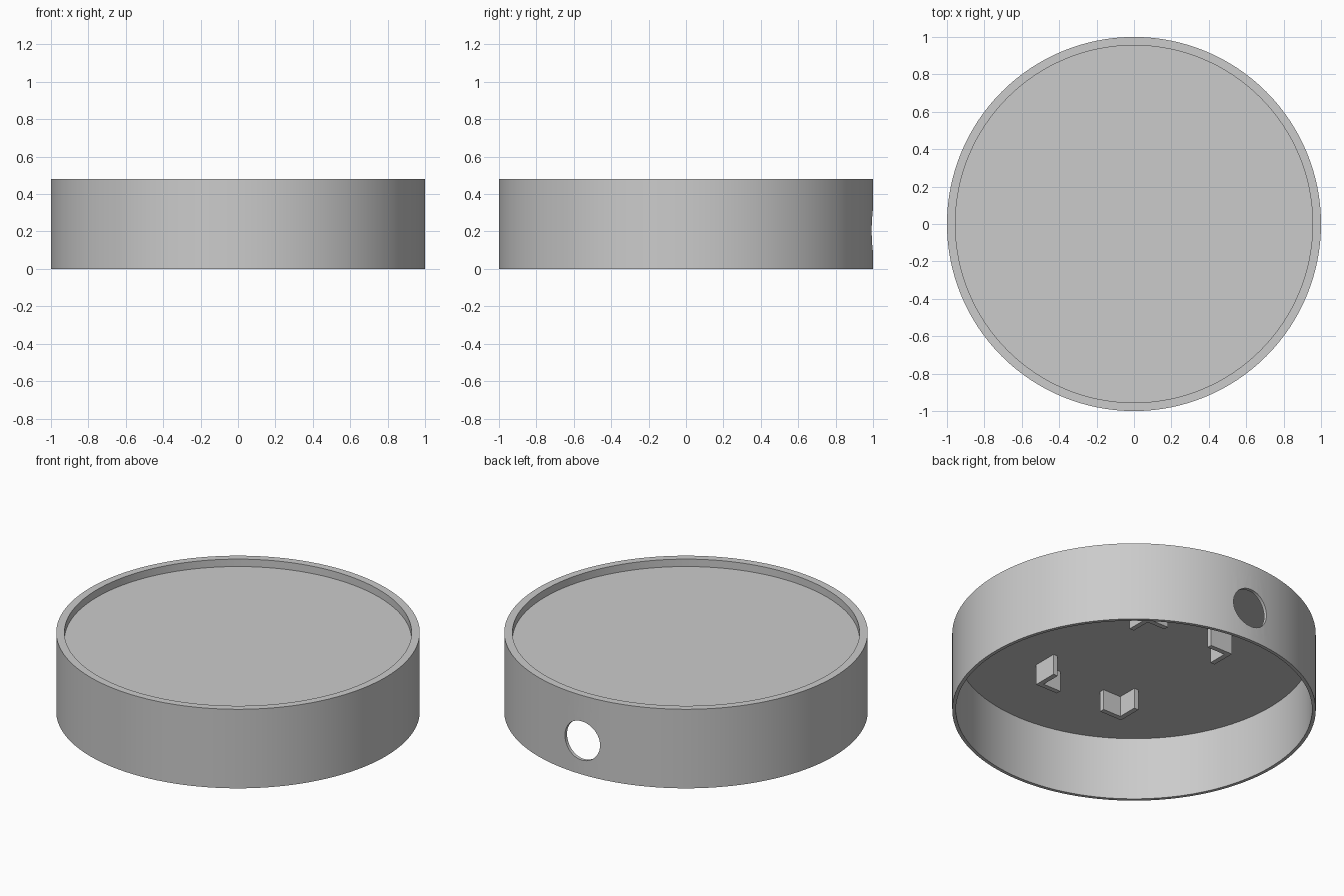
import bpy, bmesh, math
from mathutils import Matrix

if "Cube" in bpy.data.objects:
    bpy.data.objects.remove(bpy.data.objects["Cube"])

grey = bpy.data.materials.new("plain grey")
grey.diffuse_color = (0.6, 0.6, 0.6, 1)
grey.use_nodes = True
grey.node_tree.nodes["Principled BSDF"].inputs["Base Color"].default_value = grey.diffuse_color


def make_object(name, bm):
    bmesh.ops.recalc_face_normals(bm, faces=bm.faces)
    mesh = bpy.data.meshes.new(name)
    bm.to_mesh(mesh)
    bm.free()
    mesh.materials.append(grey)
    obj = bpy.data.objects.new(name, mesh)
    bpy.context.collection.objects.link(obj)
    return obj


# round housing: outer wall, shallow top recess, hollow underside (radius, z)
SEGMENTS = 128
profile = [(0, 0.435), (0.955, 0.435), (0.955, 0.48), (1, 0.48),
           (1, 0), (0.98, 0), (0.98, 0.382), (0, 0.382)]
bm = bmesh.new()
verts = [bm.verts.new((r, 0, z)) for r, z in profile]
edges = [bm.edges.new(pair) for pair in zip(verts, verts[1:])]
bmesh.ops.spin(bm, geom=verts + edges, cent=(0, 0, 0), axis=(0, 0, 1),
               angle=math.tau, steps=SEGMENTS)
bmesh.ops.remove_doubles(bm, verts=bm.verts, dist=1e-4)
housing = make_object("housing", bm)

# round cable hole through the back wall
bm = bmesh.new()
bmesh.ops.create_cone(bm, cap_ends=True, segments=48, radius1=0.118,
                      radius2=0.118, depth=0.4,
                      matrix=Matrix.Translation((0, 1, 0.205))
                      @ Matrix.Rotation(math.pi / 2, 4, 'X'))
cutter = make_object("hole_cutter", bm)
cutter.hide_render = True
cutter.hide_set(True)
cut = housing.modifiers.new("cable hole", 'BOOLEAN')
cut.operation = 'DIFFERENCE'
cut.solver = 'EXACT'
cut.object = cutter

bpy.context.view_layer.objects.active = housing
housing.select_set(True)
bpy.ops.object.modifier_apply(modifier=cut.name)
bpy.data.objects.remove(cutter)
bpy.ops.object.shade_smooth_by_angle(angle=math.radians(30))

# four L-shaped corner brackets hanging under the plate
X, Y, LEG, THICK = 0.305, 0.475, 0.15, 0.03
outline = [(0, 0), (LEG, 0), (LEG, THICK), (THICK, THICK), (THICK, LEG), (0, LEG)]
for side, sx in (("left", -1), ("right", 1)):
    for end, sy in (("front", -1), ("back", 1)):
        bm = bmesh.new()
        face = bm.faces.new([bm.verts.new((sx * (X - u), sy * (Y - v), 0.257))
                             for u, v in outline])
        top = bmesh.ops.extrude_face_region(bm, geom=[face])["geom"]
        bmesh.ops.translate(bm, vec=(0, 0, 0.13),
                            verts=[v for v in top if isinstance(v, bmesh.types.BMVert)])
        make_object(f"bracket_{end}_{side}", bm)
